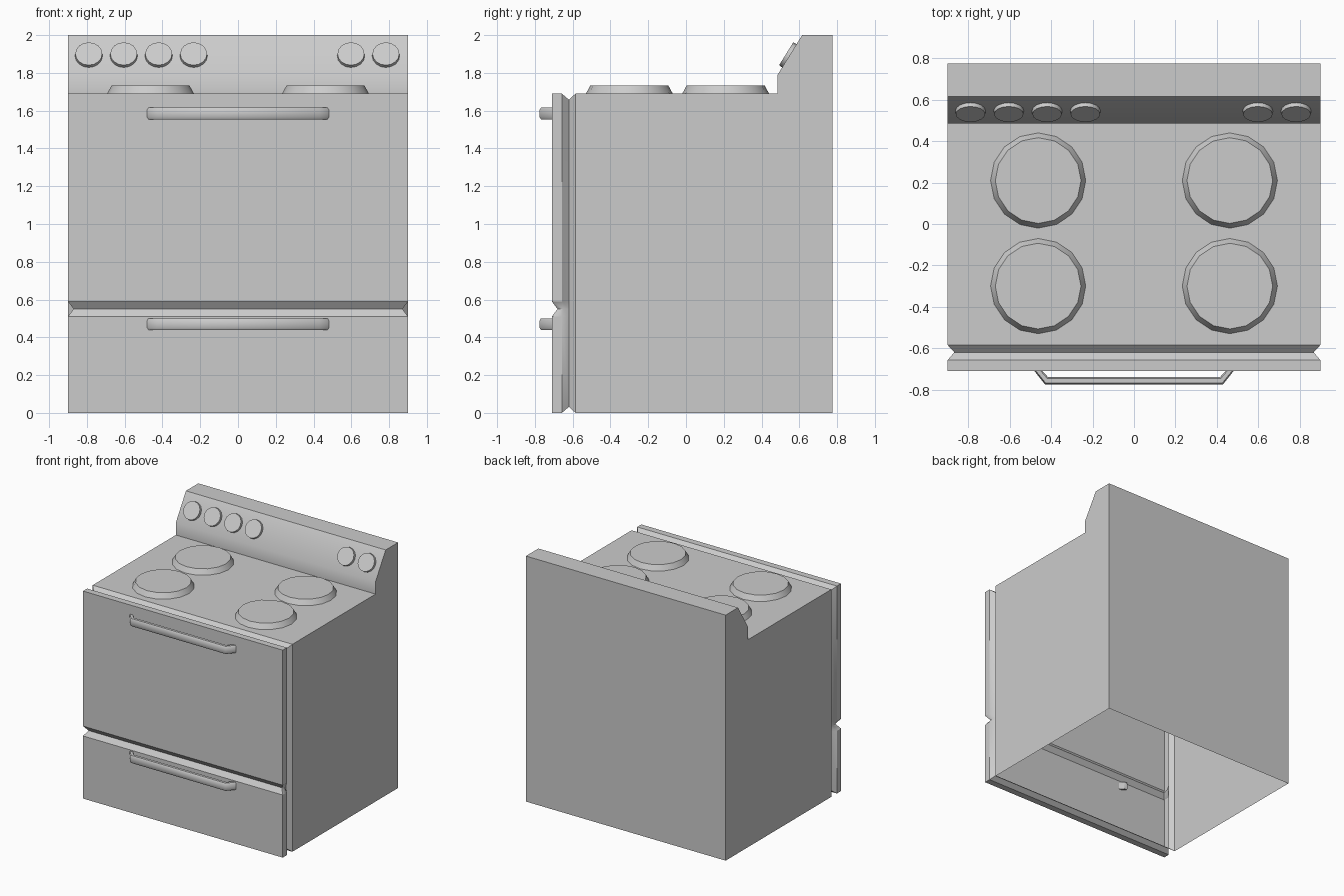
import bpy, bmesh, math
from mathutils import Matrix, Vector

if "Cube" in bpy.data.objects:
    bpy.data.objects.remove(bpy.data.objects["Cube"])

W = 0.90                     # half width
TOP = 1.69                   # cooktop height
PANEL_LOW, PANEL_HIGH = Vector((0, 0.485, 1.79)), Vector((0, 0.615, 2.0))


def finish(name, bm, angle=35):
    bmesh.ops.recalc_face_normals(bm, faces=bm.faces[:])
    me = bpy.data.meshes.new(name)
    bm.to_mesh(me)
    bm.free()
    ob = bpy.data.objects.new(name, me)
    bpy.context.collection.objects.link(ob)
    bpy.ops.object.select_all(action='DESELECT')
    ob.select_set(True)
    bpy.context.view_layer.objects.active = ob
    bpy.ops.object.shade_smooth_by_angle(angle=math.radians(angle))
    return ob


def bridge(bm, a, b):
    n = len(a)
    for i in range(n):
        bm.faces.new((a[i], a[(i + 1) % n], b[(i + 1) % n], b[i]))


# Body: side profile pulled across the width, open below and towards the door
bm = bmesh.new()
profile = [(-0.585, 0), (-0.585, TOP), (0.485, TOP), (0.485, 1.79),
           (0.615, 2.0), (0.775, 2.0), (0.775, 0)]
left = [bm.verts.new((-W, y, z)) for y, z in profile]
right = [bm.verts.new((W, y, z)) for y, z in profile]
bm.faces.new(left)
bm.faces.new(right)
for i in range(1, len(profile) - 1):
    bm.faces.new((left[i], left[i + 1], right[i + 1], right[i]))
finish("stove_body", bm)

# Front: door and drawer in one skin, grooved all round and between the two
bm = bmesh.new()


def front_ring(y, inset, split_x, split_y):
    levels = [(inset, W - inset, y), (0.51, W - inset, y), (0.55, split_x, split_y),
              (0.59, W - inset, y), (TOP - inset, W - inset, y)]
    return ([bm.verts.new((x, yy, z)) for z, x, yy in levels]
            + [bm.verts.new((-x, yy, z)) for z, x, yy in reversed(levels)])


rings = [front_ring(-0.585, 0, W, -0.585),
         front_ring(-0.62, 0.032, W - 0.032, -0.62),
         front_ring(-0.657, 0, W - 0.03, -0.65),
         front_ring(-0.71, 0, W - 0.03, -0.68)]
for a, b in zip(rings, rings[1:]):
    bridge(bm, a, b)
face = rings[-1]
for i in range(4):
    bm.faces.new((face[i], face[i + 1], face[8 - i], face[9 - i]))
finish("door_and_drawer_front", bm)


# Tapered discs, open underneath
def disc(name, matrix, r_base, r_top, height, sides):
    bm = bmesh.new()
    bmesh.ops.create_cone(bm, cap_ends=True, segments=sides, radius1=r_base,
                          radius2=r_top, depth=height,
                          matrix=Matrix.Translation((0, 0, height / 2)))
    bm.faces.ensure_lookup_table()
    base = [f for f in bm.faces if f.calc_center_median().z < 1e-5]
    bmesh.ops.delete(bm, geom=base, context='FACES_ONLY')
    bm.transform(matrix)
    finish(name, bm)


# Burners
for sx, side in ((-1, "left"), (1, "right")):
    for y, row in ((-0.30, "front"), (0.21, "back")):
        disc(f"burner_{row}_{side}", Matrix.Translation((0.463 * sx, y, TOP)),
             0.23, 0.207, 0.042, 16)

# Knobs on the sloping control panel
slope = PANEL_HIGH - PANEL_LOW
normal = Vector((0, -slope.z, slope.y)).normalized()
tilt = normal.to_track_quat('Z', 'Y').to_matrix().to_4x4()
for i, x in enumerate((-0.79, -0.605, -0.42, -0.235, 0.598, 0.783)):
    centre = PANEL_LOW + slope * 0.48
    centre.x = x
    disc(f"knob_{i + 1}", Matrix.Translation(centre) @ tilt, 0.073, 0.071, 0.02, 16)


# Handles: flattened octagonal bar swept along a bracket path
def handle(name, z):
    bm = bmesh.new()
    half = [((0.505, -0.68), (0.47, -0.68)), ((0.43, -0.775), (0.415, -0.74))]
    path = half + [((-o[0], o[1]), (-i[0], i[1])) for o, i in reversed(half)]
    rings = []
    for outer, inner in path:
        o, i = Vector((*outer, z)), Vector((*inner, z))
        mid, arm = (o + i) / 2, (o - i) / 2
        ring = []
        for u, v in ((1, .6), (.6, 1), (-.6, 1), (-1, .6),
                     (-1, -.6), (-.6, -1), (.6, -1), (1, -.6)):
            ring.append(bm.verts.new(mid + arm * u + Vector((0, 0, 0.031 * v))))
        rings.append(ring)
    for a, b in zip(rings, rings[1:]):
        bridge(bm, a, b)
    bm.faces.new(rings[0])
    bm.faces.new(rings[-1])
    finish(name, bm, 50)


handle("door_handle", 1.585)
handle("drawer_handle", 0.47)
